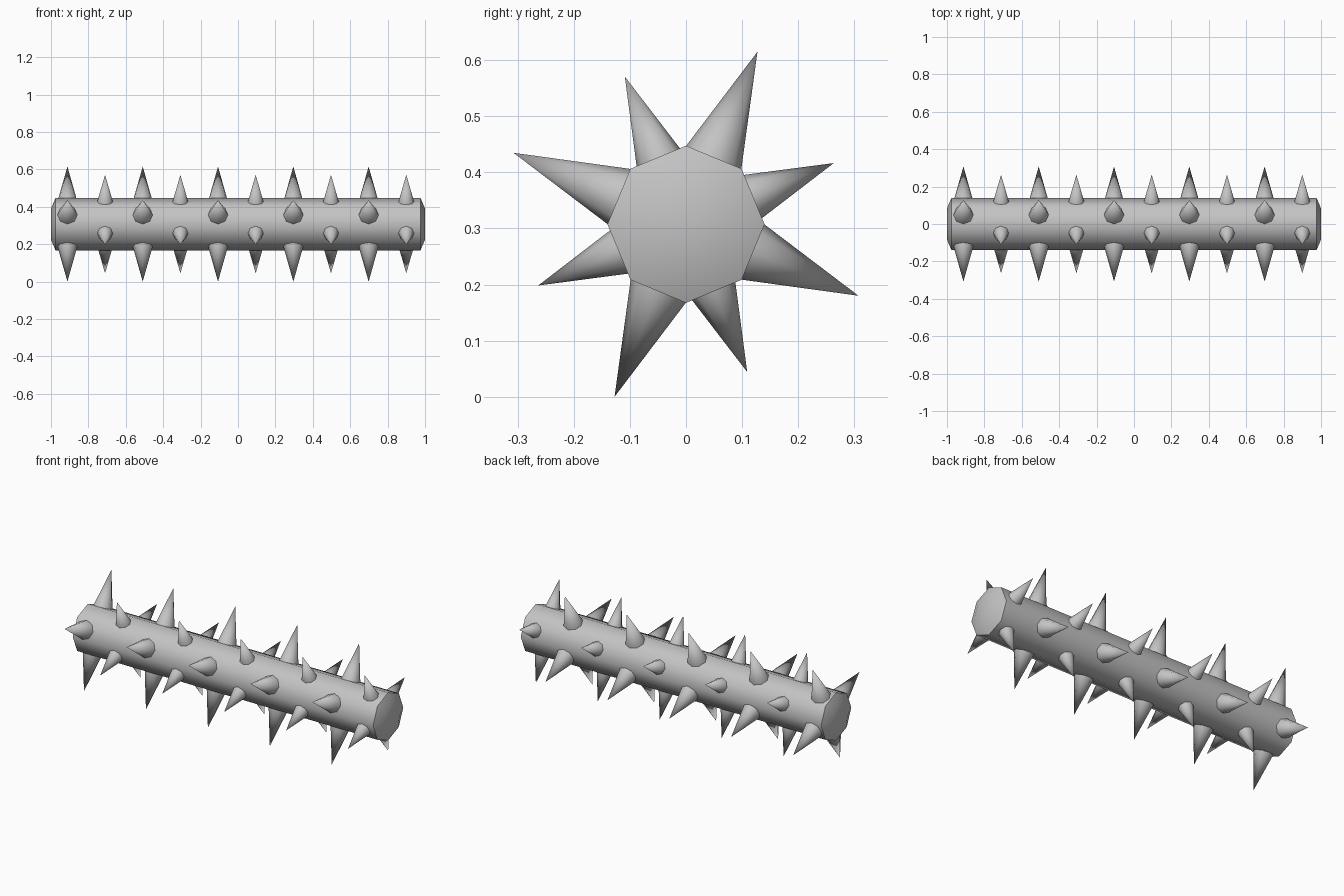
import bpy, bmesh, math
from mathutils import Matrix

cube = bpy.data.objects.get("Cube")
if cube:
    bpy.data.objects.remove(cube, do_unlink=True)

AXIS_Z = 0.3075    # height of the roller axis
APOTHEM = 0.14 * math.cos(math.pi / 8)
SIDES = 8

grey = bpy.data.materials.new("plain grey")
grey.use_nodes = True
colour = (0.55, 0.55, 0.55, 1)
grey.diffuse_color = colour
grey.node_tree.nodes["Principled BSDF"].inputs["Base Color"].default_value = colour


def lathe(name, profile, matrix):
    """Eight-sided solid from (radius, height) pairs around local z."""
    bm = bmesh.new()
    rings = []
    for r, h in profile:
        if r == 0:
            rings.append([bm.verts.new((0, 0, h))] * SIDES)
        else:
            rings.append([bm.verts.new((r * math.cos(a), r * math.sin(a), h))
                          for a in (math.tau * i / SIDES for i in range(SIDES))])
    for low, high in zip(rings, rings[1:]):
        for i in range(SIDES):
            j = (i + 1) % SIDES
            quad = [low[i], low[j], high[j], high[i]]
            bm.faces.new(list(dict.fromkeys(quad)))
    for ring in (rings[0], rings[-1]):
        if ring[0] is not ring[1]:
            bm.faces.new(ring)
    bmesh.ops.recalc_face_normals(bm, faces=bm.faces)
    mesh = bpy.data.meshes.new(name)
    bm.to_mesh(mesh)
    bm.free()
    mesh.materials.append(grey)
    obj = bpy.data.objects.new(name, mesh)
    obj.matrix_world = matrix
    bpy.context.collection.objects.link(obj)
    return obj


# Octagonal roller lying along x, with shallow raised ends
to_x = Matrix.Translation((0, 0, AXIS_Z)) @ Matrix.Rotation(math.pi / 2, 4, "Y")
parts = [lathe("roller_body",
               [(0.083, -1), (0.14, -0.976), (0.14, 0.976), (0.083, 1)], to_x)]

# Alternating rings of four long and four short spikes, centred on the flats
for n in range(10):
    x = -0.912 + 0.2013 * n
    if n % 2 == 0:
        name, tip, radius, start = "long_spike", 0.3328, 0.0535, 67.5
    else:
        name, tip, radius, start = "short_spike", 0.285, 0.042, 22.5
    for k in range(4):
        angle = math.radians(start + 90 * k)
        place = (Matrix.Translation((x, 0, AXIS_Z))
                 @ Matrix.Rotation(angle - math.pi / 2, 4, "X"))
        parts.append(lathe(f"{name}_{n + 1}_{k + 1}",
                           [(radius, APOTHEM - 0.001), (0, tip)], place))

# Smooth sides, sharp rims
bpy.ops.object.select_all(action="DESELECT")
for obj in parts:
    obj.select_set(True)
bpy.context.view_layer.objects.active = parts[0]
bpy.ops.object.shade_smooth_by_angle(angle=math.radians(50))
